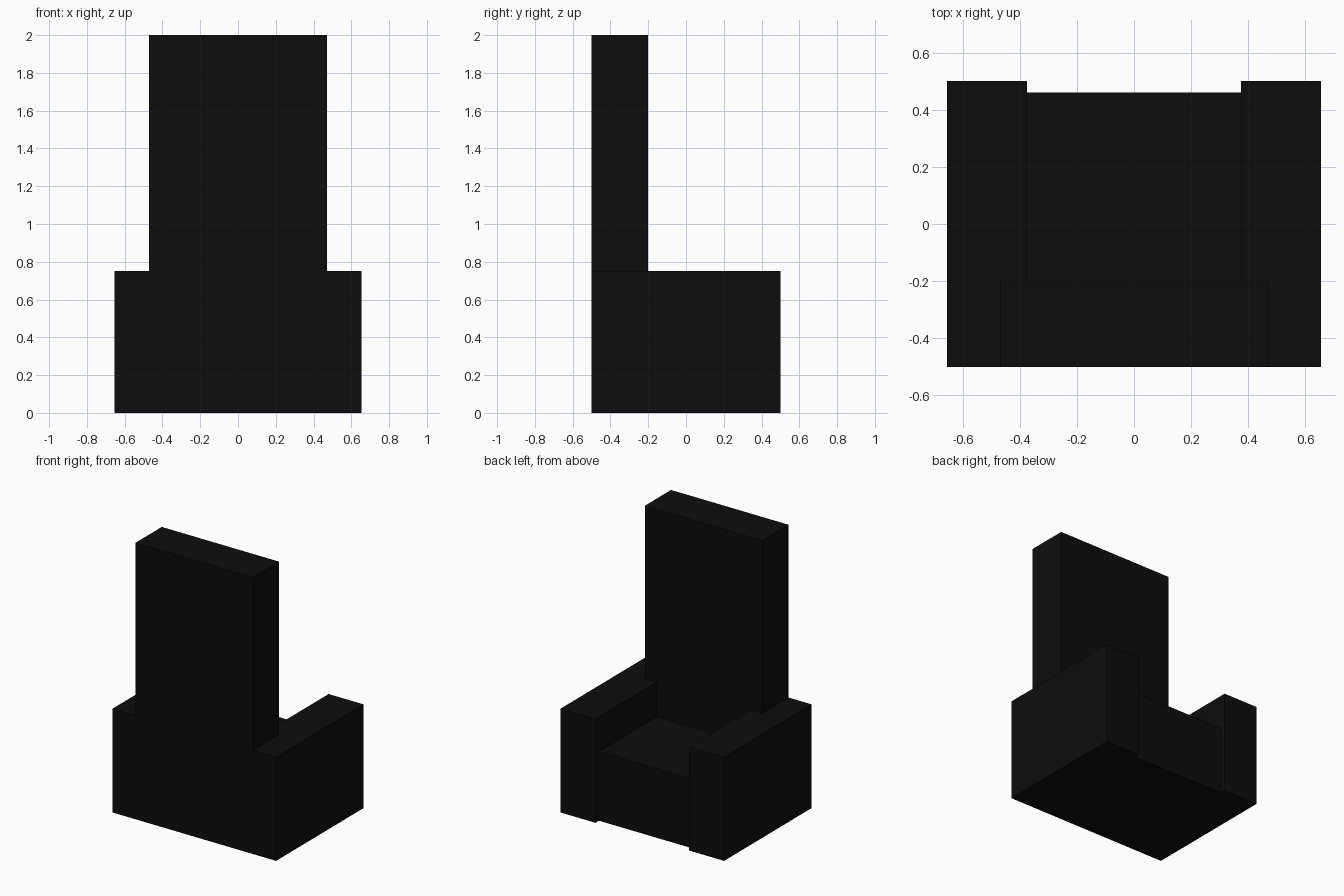
import bpy
import bmesh

default = bpy.data.objects.get("Cube")
if default:
    bpy.data.objects.remove(default, do_unlink=True)

# One near-black upholstery colour
black = bpy.data.materials.new("soft_black")
black.use_nodes = True
colour = (0.004, 0.004, 0.004, 1)
black.diffuse_color = colour
black.node_tree.nodes["Principled BSDF"].inputs["Base Color"].default_value = colour

# Overall measures
BACK, FRONT, SEAT_FRONT, REST_FRONT = -0.5, 0.5, 0.46, -0.2
OUTER, INNER, REST = 0.655, 0.375, 0.47
SEAT_TOP, ARM_TOP, TOP = 0.5, 0.75, 2.0


def slab(name, profile, y0, y1):
    """Extrude an x-z outline from y0 to y1."""
    bm = bmesh.new()
    face = bm.faces.new([bm.verts.new((x, y0, z)) for x, z in profile])
    moved = bmesh.ops.extrude_face_region(bm, geom=[face])["geom"]
    verts = [g for g in moved if isinstance(g, bmesh.types.BMVert)]
    bmesh.ops.translate(bm, verts=verts, vec=(0, y1 - y0, 0))
    bmesh.ops.recalc_face_normals(bm, faces=bm.faces)
    mesh = bpy.data.meshes.new(name)
    bm.to_mesh(mesh)
    bm.free()
    mesh.materials.append(black)
    obj = bpy.data.objects.new(name, mesh)
    bpy.context.collection.objects.link(obj)
    return obj


def box(x0, x1, z0, z1):
    return [(x0, z0), (x1, z0), (x1, z1), (x0, z1)]


# Seat block, set slightly back from the arm fronts
slab("seat", box(-INNER, INNER, 0, SEAT_TOP), BACK, SEAT_FRONT)

# Arms
slab("left_arm", box(INNER, OUTER, 0, ARM_TOP), BACK, FRONT)
slab("right_arm", box(-OUTER, -INNER, 0, ARM_TOP), BACK, FRONT)

# Tall backrest, fitted between the arms and widening above them
half = [(INNER, SEAT_TOP), (INNER, ARM_TOP), (REST, ARM_TOP), (REST, TOP)]
slab("backrest", half + [(-x, z) for x, z in reversed(half)], BACK, REST_FRONT)
